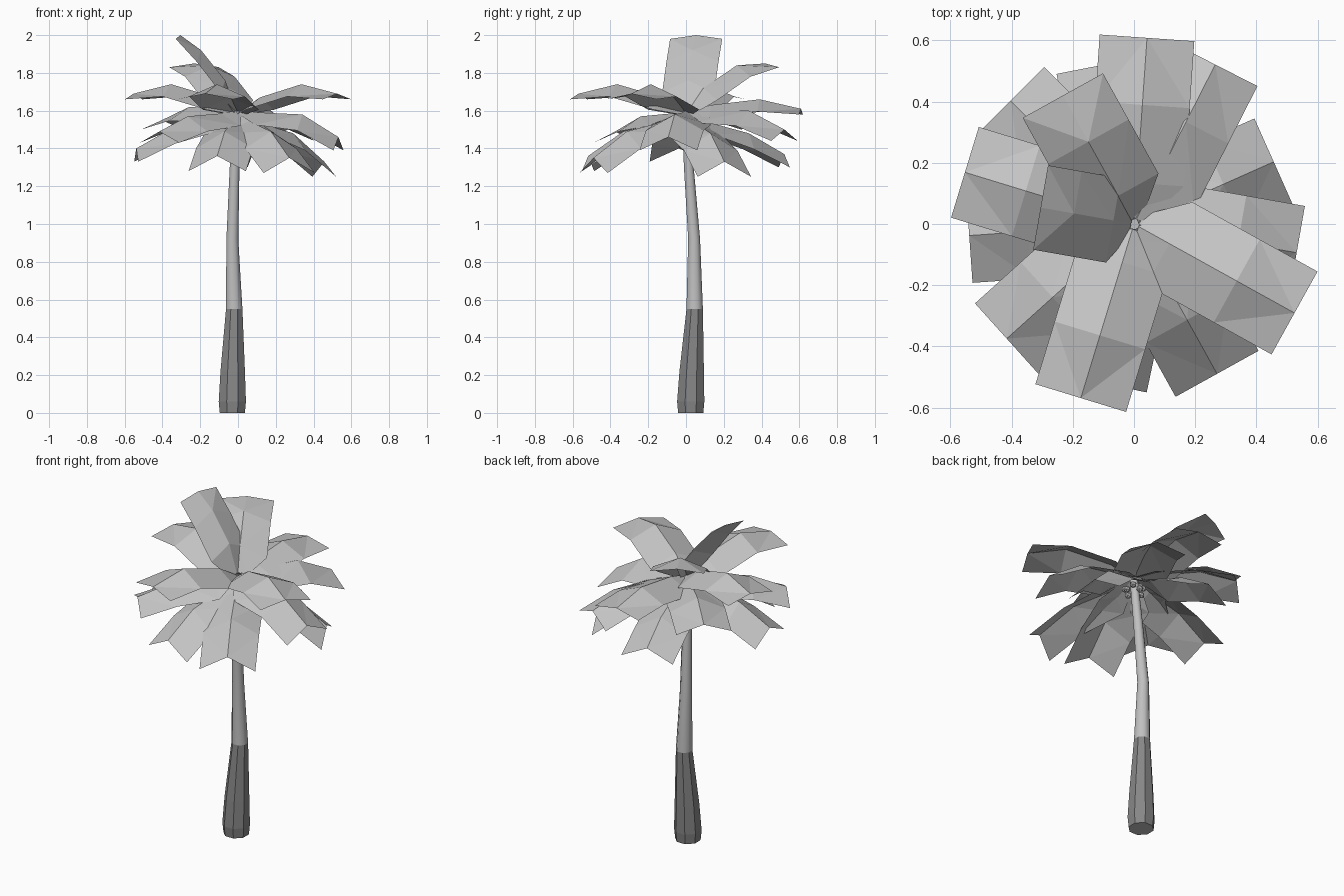
import bpy, bmesh, math
from mathutils import Vector

cube = bpy.data.objects.get("Cube")
if cube:
    bpy.data.objects.remove(cube, do_unlink=True)


def material(name, v):
    m = bpy.data.materials.new(name)
    m.use_nodes = True
    m.diffuse_color = (v, v, v, 1)
    m.node_tree.nodes["Principled BSDF"].inputs["Base Color"].default_value = (v, v, v, 1)
    return m


LEAF = material("leaf grey", 0.55)
BARK = material("light bark grey", 0.53)
BASE = material("dark bark grey", 0.24)


def finish(bm, name, mats):
    mesh = bpy.data.meshes.new(name)
    bm.to_mesh(mesh)
    bm.free()
    for m in mats:
        mesh.materials.append(m)
    obj = bpy.data.objects.new(name, mesh)
    bpy.context.collection.objects.link(obj)
    return obj


# Bent trunk lofted through rings: x, y, z, radius
SIDES = 8
RINGS = [(-0.03, 0.025, 0, 0.072), (-0.03, 0.025, 0.06, 0.078), (-0.028, 0.03, 0.22, 0.07),
         (-0.02, 0.046, 0.55, 0.047), (-0.03, 0.043, 0.92, 0.034),
         (-0.018, 0.015, 1.3, 0.028), (0, 0, 1.58, 0.024)]
bm = bmesh.new()
loops = []
for x, y, z, r in RINGS:
    loops.append([bm.verts.new((x + r * math.cos(a), y + r * math.sin(a), z))
                  for a in (math.tau * (i + 0.5) / SIDES for i in range(SIDES))])
for low, high in zip(loops, loops[1:]):
    for i in range(SIDES):
        j = (i + 1) % SIDES
        f = bm.faces.new((low[i], low[j], high[j], high[i]))
        dark = f.calc_center_median().z < 0.55
        f.material_index = 1 if dark else 0
        f.smooth = not dark
bm.faces.new(loops[0][::-1])
bm.faces.new(loops[-1])
finish(bm, "trunk", [BARK, BASE])


# Frond: ridged strip, narrow at the crown and square at the tip
def frond(name, angle, reach, z_mid, z_tip, droop=0.03, width=0.31):
    a = math.radians(angle)
    out = Vector((math.cos(a), math.sin(a), 0))
    side = Vector((-out.y, out.x, 0))
    root = 1.6
    rows = [(0.03, root, 0.3, 0.02),
            (0.22, root + 0.5 * (z_mid - root), 1.0, 0.065),
            (0.64, z_mid, 1.0, 0.05 + droop / 2),
            (1.0, z_tip, 1.0, droop)]
    bm = bmesh.new()
    strip = []
    for t, z, w, ridge in rows:
        strip.append([bm.verts.new(out * reach * t + side * s * w * width / 2
                                   + Vector((0, 0, z - abs(s) * ridge)))
                      for s in (-1, 0, 1)])
    for near, far in zip(strip, strip[1:]):
        for i in range(2):
            bm.faces.new((near[i], far[i], far[i + 1], near[i + 1]))
    bmesh.ops.triangulate(bm, faces=bm.faces[:])
    finish(bm, name, [LEAF])


# Angle, reach, height of the arch, height of the tip, droop of the tip corners
FRONDS = {
    "upright_left": (170, 0.31, 1.92, 2.0, 0.02, 0.28),
    "upright_back_left": (119, 0.48, 1.84, 1.85, 0.02, 0.3),
    "upper_front_right": (-29, 0.6, 1.74, 1.69),
    "upper_front": (-107, 0.595, 1.74, 1.69),
    "upper_left": (163, 0.578, 1.74, 1.69),
    "upper_back": (86, 0.61, 1.66, 1.61),
    "middle_back_right": (63, 0.585, 1.6, 1.5, 0.06),
    "middle_right": (-10, 0.54, 1.58, 1.46, 0.07),
    "middle_front_left": (-138, 0.56, 1.57, 1.49, 0.06),
    "middle_back_left": (135, 0.57, 1.62, 1.55, 0.05),
    "lower_right": (24, 0.5, 1.48, 1.33, 0.08),
    "lower_front_right": (-61, 0.56, 1.49, 1.35, 0.08),
    "lower_front": (-102, 0.53, 1.49, 1.36, 0.08),
    "lower_left": (184, 0.54, 1.51, 1.4, 0.07),
    "lower_back": (101, 0.53, 1.48, 1.37, 0.07),
}
for name, spec in FRONDS.items():
    frond("frond_" + name, *spec)

# Small nuts clustered under the crown
bm = bmesh.new()
for i in range(8):
    a = math.tau * i / 8
    made = bmesh.ops.create_icosphere(bm, subdivisions=1, radius=0.02)
    bmesh.ops.translate(bm, verts=made["verts"],
                        vec=(0.05 * math.cos(a), 0.05 * math.sin(a), 1.51 + 0.02 * (i % 2)))
finish(bm, "nuts", [BARK])
